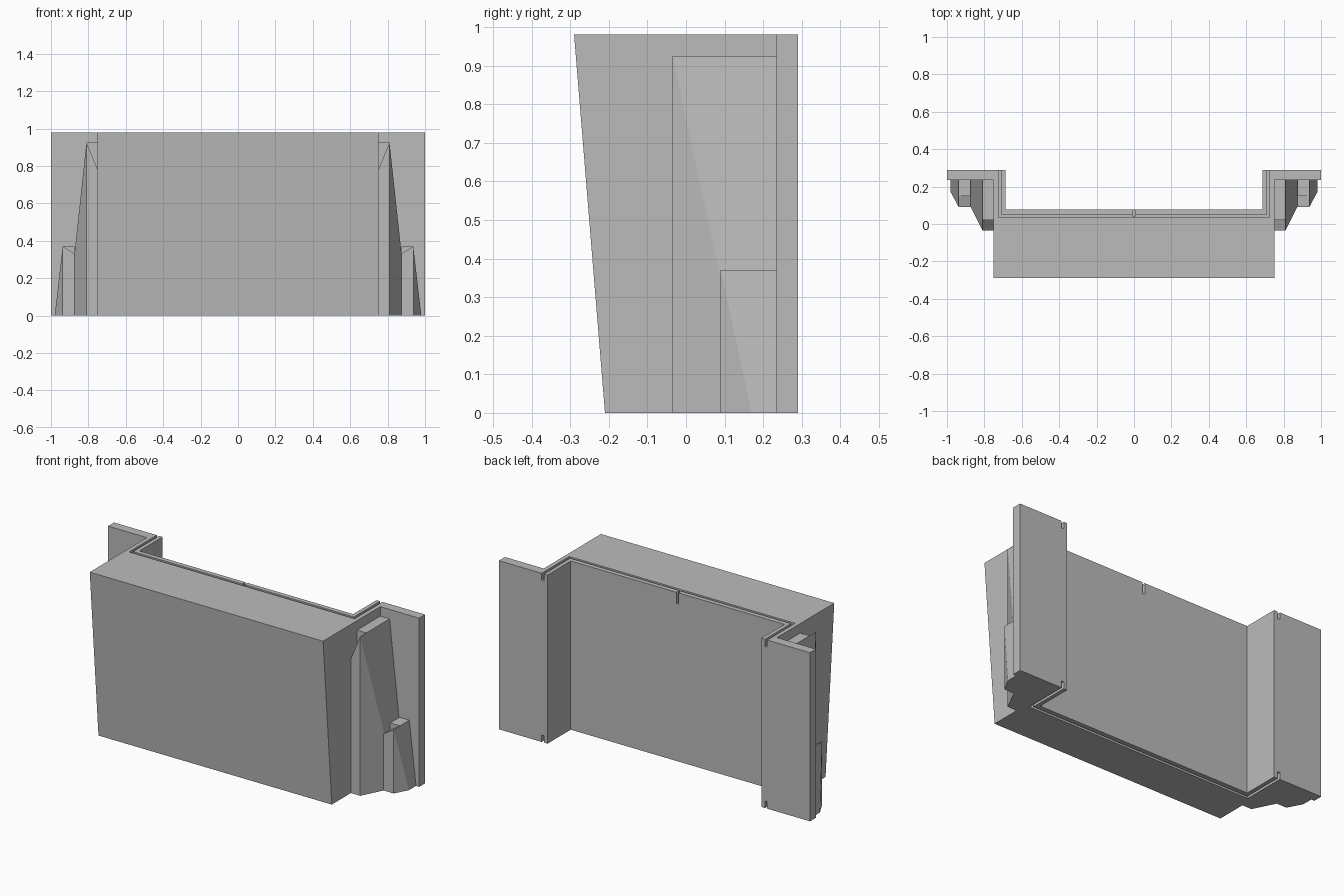
import bpy
import bmesh

H = 0.98
cube = bpy.data.objects.get("Cube")
if cube:
    bpy.data.objects.remove(cube, do_unlink=True)

grey = bpy.data.materials.new("stone_grey")
grey.use_nodes = True
grey.diffuse_color = (0.5, 0.5, 0.5, 1)
grey.node_tree.nodes["Principled BSDF"].inputs["Base Color"].default_value = (0.5, 0.5, 0.5, 1)


def finish(name, bm):
    bmesh.ops.recalc_face_normals(bm, faces=bm.faces)
    mesh = bpy.data.meshes.new(name)
    bm.to_mesh(mesh)
    bm.free()
    mesh.materials.append(grey)
    obj = bpy.data.objects.new(name, mesh)
    bpy.context.collection.objects.link(obj)
    return obj


def prism(name, half, z0, z1):
    """Extrude a plan outline given by its +x half, mirrored to -x."""
    outline = half + [(-x, y) for x, y in reversed(half)]
    bm = bmesh.new()
    face = bm.faces.new([bm.verts.new((x, y, z0)) for x, y in outline])
    ext = bmesh.ops.extrude_face_region(bm, geom=[face])
    for v in ext["geom"]:
        if isinstance(v, bmesh.types.BMVert):
            v.co.z = z1
    return finish(name, bm)


def cut(target, cutter):
    cutter.hide_render = True
    mod = target.modifiers.new("cut", "BOOLEAN")
    mod.operation = "DIFFERENCE"
    mod.solver = "EXACT"
    mod.object = cutter
    bpy.context.view_layer.objects.active = target
    bpy.ops.object.modifier_apply(modifier=mod.name)
    bpy.data.objects.remove(cutter, do_unlink=True)


# Main wall block with back flanges; the front leans outward toward the top
wall = prism("wall_block", [(0.75, -0.29), (0.75, 0.235), (1, 0.235), (1, 0.29),
                            (0.687, 0.29), (0.687, 0.077)], 0, H)
for v in wall.data.vertices:
    if v.co.y < -0.2 and v.co.z < 0.1:
        v.co.y = -0.21

# Seal grooves along the top and bottom, and a small notch at the back
groove = [(0.725, 0.035), (0.725, 0.4), (0.71, 0.4), (0.71, 0.05)]
cut(wall, prism("top_groove_cutter", groove, H - 0.04, H + 0.1))
cut(wall, prism("bottom_groove_cutter", groove, -0.1, 0.04))
cut(wall, prism("notch_cutter", [(0.007, 0.042), (0.007, 0.2)], H - 0.065, H + 0.1))


def buttress(name, side, x0, x1, x2, front, step, knee, dip, top):
    """Tapered rib: vertical front, outer side splaying to x2 at the foot,
    with a bevelled dip in the front of its top."""
    back = 0.24
    bm = bmesh.new()

    def vert(x, y, z):
        return bm.verts.new((side * x, y, z))

    foot = [vert(x0, back, 0), vert(x0, front, 0), vert(x1, front, 0),
            vert(x2, knee, 0), vert(x2, back, 0)]
    peak, shoulder = vert(x1, front, top), vert(x1, step, top)
    rear_out, rear_in = vert(x1, back, top), vert(x0, back, top)
    step_in = vert(x0, step, top)
    dip_front, dip_back = vert(x0, front, dip), vert(x0, step, dip)
    for loop in (foot,
                 [foot[1], foot[2], peak, dip_front],
                 [foot[2], foot[3], peak],
                 [foot[3], foot[4], rear_out, shoulder, peak],
                 [foot[4], foot[0], rear_in, rear_out],
                 [foot[0], foot[1], dip_front, dip_back, step_in, rear_in],
                 [rear_in, rear_out, shoulder, step_in],
                 [step_in, shoulder, dip_back],
                 [dip_front, peak, shoulder, dip_back]):
        bm.faces.new(loop)
    return finish(name, bm)


# Tall and short ribs on both sides
for label, side in (("left", 1), ("right", -1)):
    buttress(label + "_tall_rib", side, 0.75, 0.81, 0.91, -0.035, 0.022, 0.165, 0.78, 0.925)
    buttress(label + "_short_rib", side, 0.873, 0.937, 0.98, 0.09, 0.15, 0.17, 0.33, 0.37)
